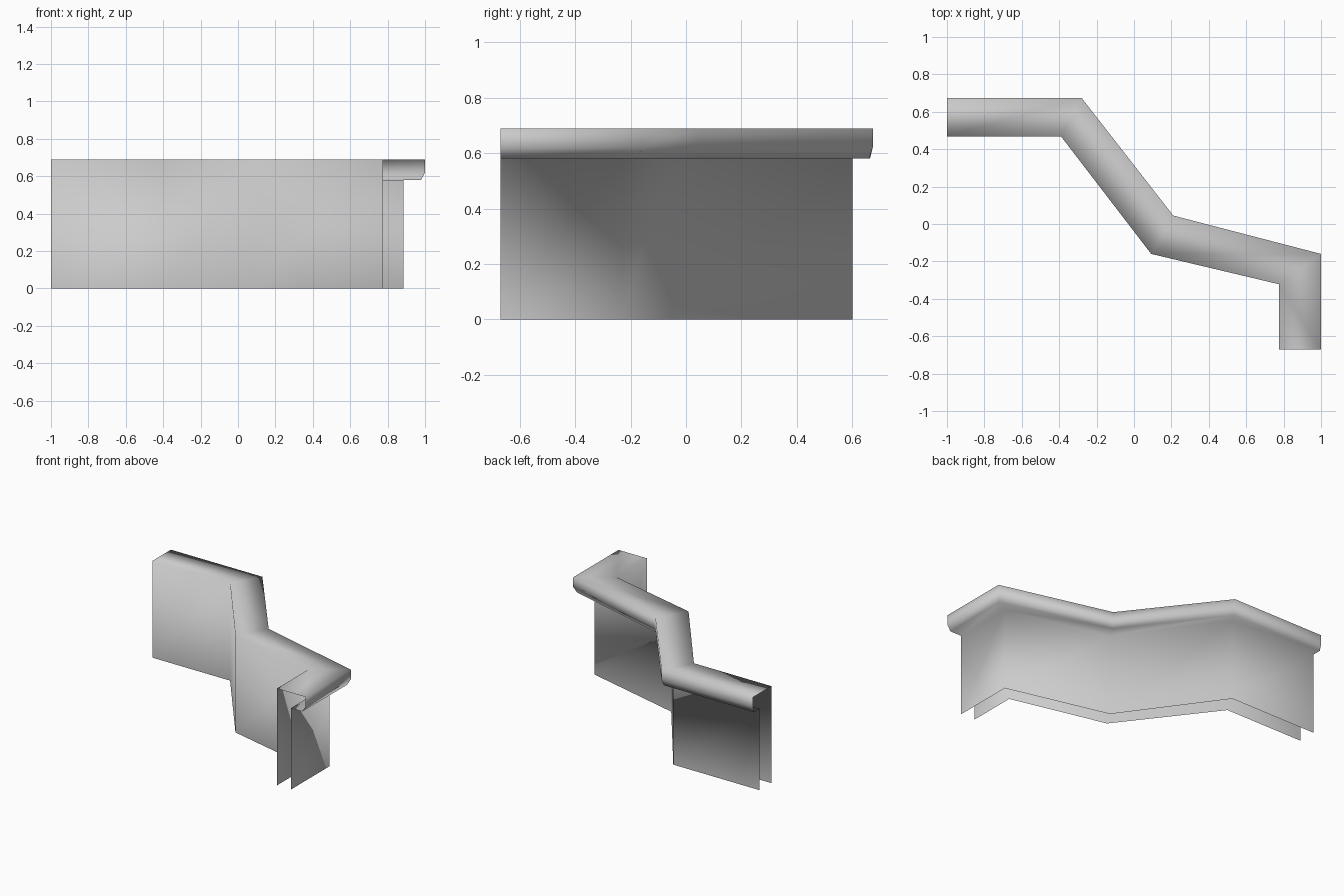
import bpy
from mathutils import Vector

cube = bpy.data.objects.get("Cube")
if cube:
    bpy.data.objects.remove(cube)

# Heights along the cross-section
TOP, LIP, UNDER = 0.69, 0.62, 0.58

# Plan corners of the zigzag: front wall, back wall, rim edge
corners = [
    ((-1.0, 0.468), (-1.0, 0.6), (-1.0, 0.674)),
    ((-0.39, 0.468), (-0.32, 0.6), (-0.28, 0.674)),
    ((0.092, -0.16), (0.155, -0.055), (0.21, 0.045)),
    ((0.775, -0.322), (0.885, -0.235), (1.0, -0.16)),
    ((0.775, -0.67), (0.885, -0.67), (1.0, -0.67)),
]


def section(front, back, rim, tuck):
    """Open cross-section from the front foot, over the cap, to the back foot."""
    front, back, rim = Vector(front), Vector(back), Vector(rim)
    chamfer = rim.lerp(front, tuck)
    profile = [(front, 0), (front, TOP), (rim, TOP), (rim, LIP),
               (chamfer, UNDER), (back, UNDER), (back, 0)]
    return [(p.x, p.y, z) for p, z in profile]


# Sweep the section through the corners
verts, faces = [], []
for i, corner in enumerate(corners):
    verts += section(*corner, 0.05 + 0.015 * i)
n = len(verts) // len(corners)
for i in range(len(corners) - 1):
    for j in range(n - 1):
        a, b = i * n + j, (i + 1) * n + j
        faces.append((a, b, b + 1, a + 1))

mesh = bpy.data.meshes.new("capped_wall")
mesh.from_pydata(verts, [], faces)
mesh.shade_smooth()
wall = bpy.data.objects.new("capped_wall", mesh)
bpy.context.collection.objects.link(wall)

# Plain grey finish
grey = bpy.data.materials.new("light_grey")
grey.use_nodes = True
grey.diffuse_color = (0.6, 0.6, 0.6, 1)
grey.node_tree.nodes["Principled BSDF"].inputs["Base Color"].default_value = grey.diffuse_color
mesh.materials.append(grey)
